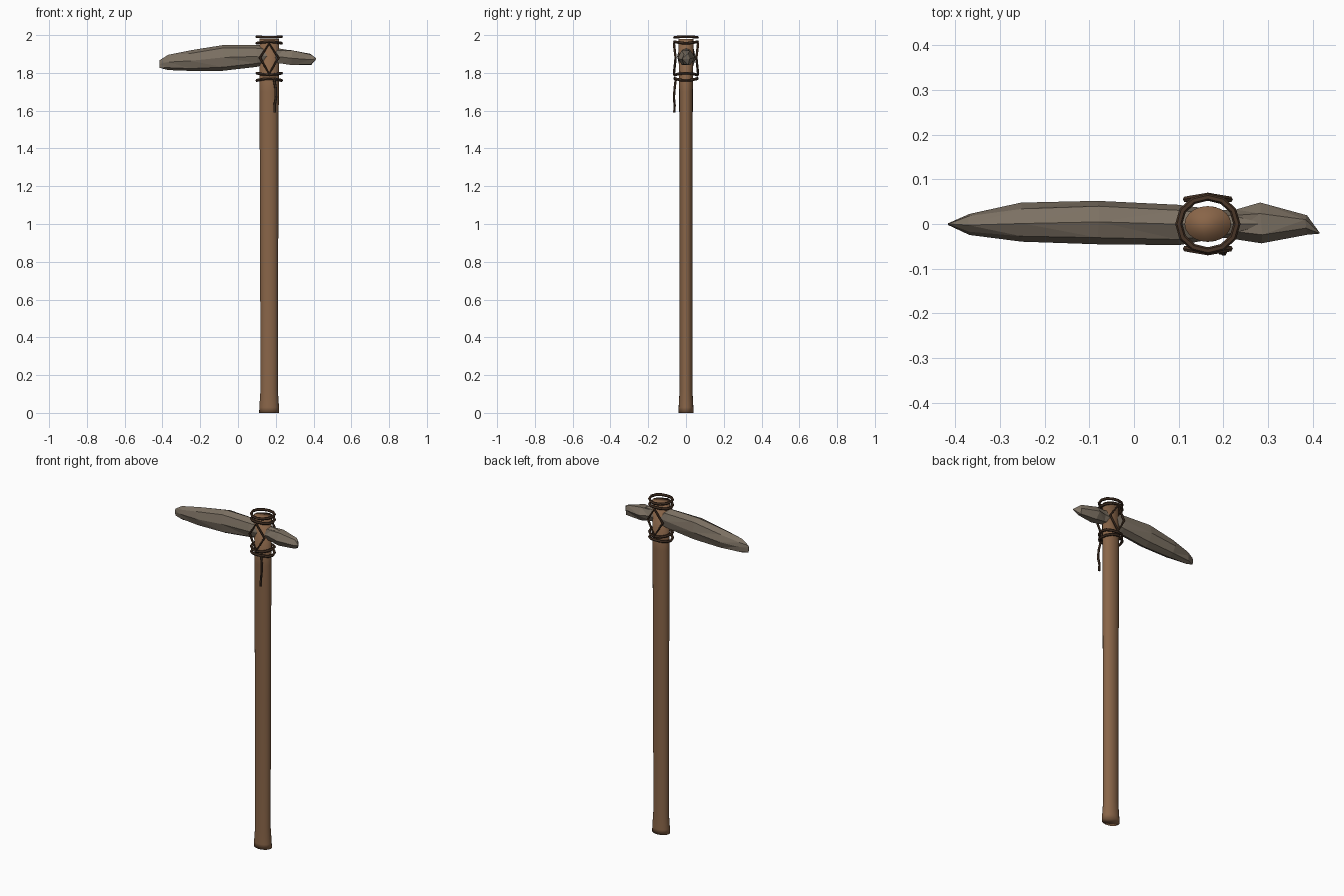
import bpy, bmesh, math, random
from mathutils import Vector

random.seed(4)
if "Cube" in bpy.data.objects:
    bpy.data.objects.remove(bpy.data.objects["Cube"], do_unlink=True)

CX = 0.165  # handle axis


def material(name, rgb):
    m = bpy.data.materials.new(name)
    m.use_nodes = True
    m.diffuse_color = (*rgb, 1)
    m.node_tree.nodes["Principled BSDF"].inputs["Base Color"].default_value = (*rgb, 1)
    return m


WOOD = material("brown wood", (0.25, 0.13, 0.065))
STONE = material("grey brown stone", (0.20, 0.163, 0.123))
CORD = material("dark leather", (0.065, 0.035, 0.02))


def add_object(name, bm, mat, smooth):
    bmesh.ops.recalc_face_normals(bm, faces=bm.faces)
    mesh = bpy.data.meshes.new(name)
    bm.to_mesh(mesh)
    bm.free()
    mesh.materials.append(mat)
    mesh.polygons.foreach_set("use_smooth", [smooth] * len(mesh.polygons))
    obj = bpy.data.objects.new(name, mesh)
    bpy.context.collection.objects.link(obj)
    return obj


def skin(bm, rings, closed=False):
    """Join successive rings of points with quads and cap the ends."""
    loops = [[bm.verts.new(p) for p in ring] for ring in rings]
    pairs = list(zip(loops, loops[1:]))
    if closed:
        pairs.append((loops[-1], loops[0]))
    for a, b in pairs:
        for i in range(len(a)):
            j = (i + 1) % len(a)
            bm.faces.new((a[i], a[j], b[j], b[i]))
    if not closed:
        bm.faces.new(loops[0])
        bm.faces.new(loops[-1])


def tube(name, points, radius, closed=False, sides=6):
    """Sweep a small round section along a path."""
    pts = [Vector(p) for p in points]
    n = len(pts)
    rings = []
    for i, p in enumerate(pts):
        before = pts[i - 1] if closed or i else p
        after = pts[(i + 1) % n] if closed or i < n - 1 else p
        t = (after - before).normalized()
        guide = Vector((0, 0, 1)) if abs(t.z) < 0.5 and "ring" in name else Vector((0, 1, 0))
        u = t.cross(guide).normalized()
        v = t.cross(u)
        rings.append([p + radius * (math.cos(a) * u + math.sin(a) * v)
                      for a in (math.tau * k / sides for k in range(sides))])
    bm = bmesh.new()
    skin(bm, rings, closed)
    return add_object(name, bm, CORD, False)


def stone(name, sections, sides=8, jitter=0.003):
    """Chipped stone: sections of (x, y, z, half width, half height)."""
    rings = []
    for x, y, z, hy, hz in sections:
        ring = []
        for k in range(sides):
            a = math.tau * k / sides
            j = min(jitter, hy / 5)
            ring.append((x + random.uniform(-j, j),
                         y + hy * math.cos(a) + random.uniform(-j, j),
                         z + hz * math.sin(a) + random.uniform(-j, j)))
        rings.append(ring)
    bm = bmesh.new()
    skin(bm, rings)
    bmesh.ops.triangulate(bm, faces=bm.faces)
    return add_object(name, bm, STONE, False)


# Oval handle with a flared foot
profile = [(0, 0.053, 0.040), (0.03, 0.052, 0.039), (0.12, 0.046, 0.034),
           (0.9, 0.048, 0.034), (1.7, 0.051, 0.036), (1.98, 0.052, 0.040)]
bm = bmesh.new()
skin(bm, [[(CX + rx * math.cos(math.tau * k / 20), ry * math.sin(math.tau * k / 20), z)
           for k in range(20)] for z, rx, ry in profile])
add_object("handle", bm, WOOD, True)

# Long stone blade with an upright edge at its end
stone("blade", [(-0.415, 0, 1.847, 0.002, 0.02), (-0.37, 0, 1.855, 0.025, 0.038),
                (-0.25, 0.003, 1.865, 0.044, 0.056), (-0.08, 0.002, 1.881, 0.05, 0.069),
                (0.1, 0, 1.89, 0.045, 0.06), (0.22, 0, 1.895, 0.028, 0.036),
                (0.29, 0, 1.915, 0.002, 0.002)])

# Short stone spike on the other side
stone("spike", [(0.17, 0, 1.885, 0.03, 0.035), (0.225, 0, 1.885, 0.034, 0.038),
                (0.285, 0, 1.88, 0.046, 0.047), (0.385, 0, 1.872, 0.022, 0.031),
                (0.414, -0.02, 1.875, 0.002, 0.003)], sides=6)

# Lashing rings, slightly tilted, in two pairs
for i, (z, tilt) in enumerate([(1.990, 0.002), (1.961, -0.004), (1.794, 0.005), (1.765, -0.005)]):
    path = []
    for k in range(12):
        a = math.tau * k / 12
        path.append((CX + 0.065 * math.cos(a), 0.06 * math.sin(a),
                     z + tilt * math.cos(2 * a)))
    tube(f"lashing_ring_{i + 1}", path, 0.008, closed=True)

# Diamond lacing on the front and back
for name, s in (("front", -1), ("back", 1)):
    corners = [(CX, s * 0.064, 1.955), (CX + 0.049, s * 0.055, 1.88),
               (CX, s * 0.064, 1.795), (CX - 0.049, s * 0.055, 1.88)]
    tube(f"{name}_diamond_lacing", corners, 0.007, closed=True)

# Loose cord end hanging at the front
tube("hanging_cord", [(0.19, -0.053, 1.775), (0.199, -0.06, 1.72), (0.201, -0.064, 1.67),
                      (0.194, -0.06, 1.63), (0.194, -0.062, 1.59)], 0.007)
